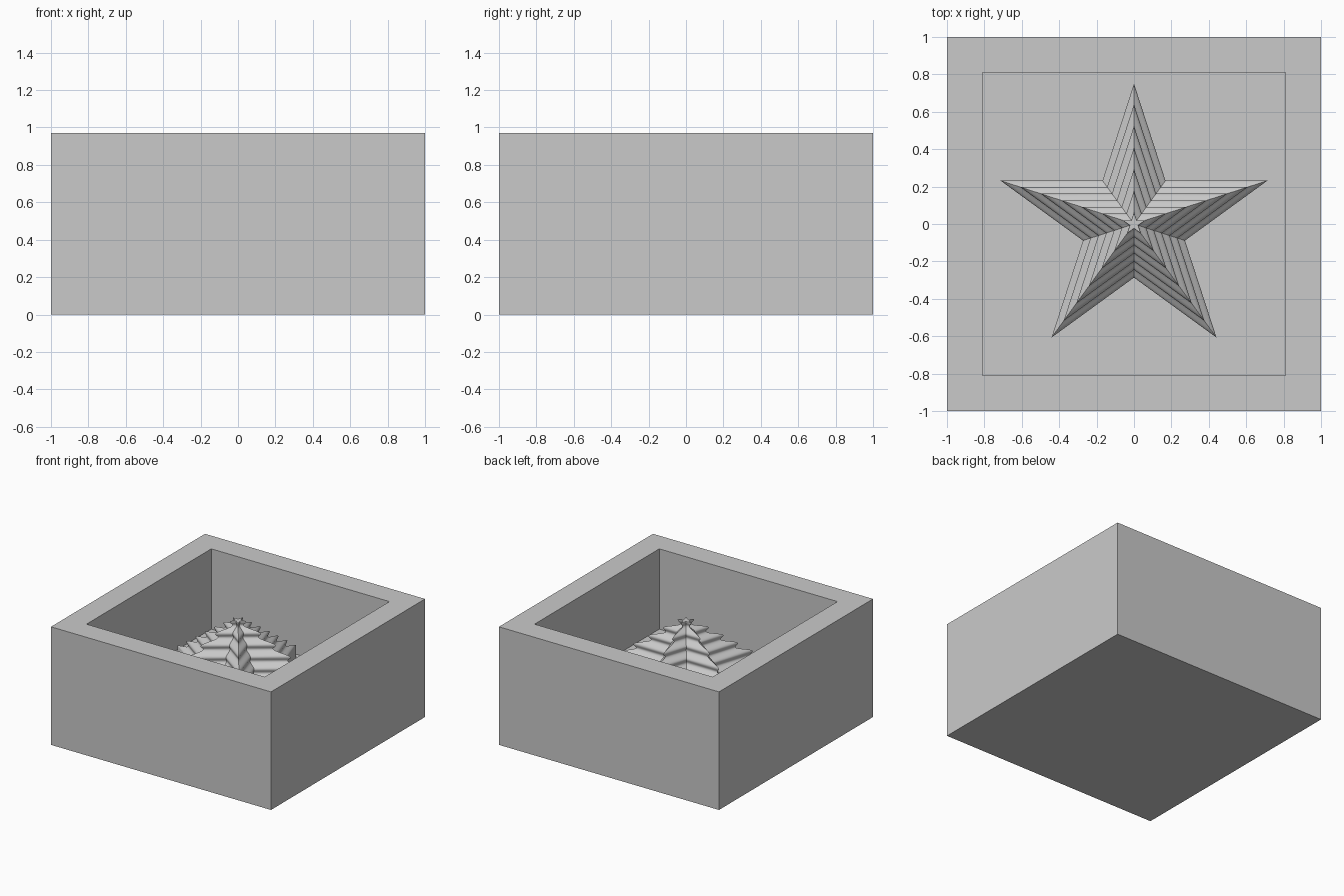
import bpy, bmesh, math

cube = bpy.data.objects.get("Cube")
if cube:
    bpy.data.objects.remove(cube)

grey = bpy.data.materials.new("plain grey")
grey.use_nodes = True
colour = (0.59, 0.59, 0.59, 1)
grey.diffuse_color = colour
grey.node_tree.nodes["Principled BSDF"].inputs["Base Color"].default_value = colour

HEIGHT, FLOOR, INNER = 0.97, 0.31, 0.81


def make_object(name, bm):
    bmesh.ops.recalc_face_normals(bm, faces=bm.faces)
    mesh = bpy.data.meshes.new(name)
    bm.to_mesh(mesh)
    bm.free()
    mesh.materials.append(grey)
    obj = bpy.data.objects.new(name, mesh)
    bpy.context.collection.objects.link(obj)
    return obj


# Square open-topped box: inset the top face and push it down to the floor
bm = bmesh.new()
bmesh.ops.create_cube(bm, size=2)
for v in bm.verts:
    v.co.z = HEIGHT if v.co.z > 0 else 0
top = max(bm.faces, key=lambda f: f.calc_center_median().z)
bmesh.ops.inset_region(bm, faces=[top], thickness=1 - INNER, use_even_offset=True)
cavity = bmesh.ops.extrude_discrete_faces(bm, faces=[top])["faces"][0]
for v in cavity.verts:
    v.co.z = FLOOR
make_object("mold_box", bm)

# Five-pointed star mound: star rings that shrink as they climb, swelling in and out
TIP, CORE, WAVES, STEPS = 0.75, 0.06, 6, 16
BASE, PEAK, RIPPLE = 0.42, 0.91, 0.035
NOTCH = 0.382

bm = bmesh.new()


def star_ring(radius, z):
    ring = []
    for i in range(10):
        r = radius * (NOTCH if i % 2 else 1)
        a = math.pi / 2 + i * math.pi / 5
        ring.append(bm.verts.new((r * math.cos(a), r * math.sin(a), z)))
    return ring


rings = [star_ring(TIP, FLOOR - 0.01)]
count = WAVES * STEPS
for k in range(count + 1):
    s = k / count
    swell = RIPPLE * (math.cos(2 * math.pi * WAVES * s) - 1)
    rings.append(star_ring(max(TIP + (CORE - TIP) * s + swell, 0.02),
                           BASE + (PEAK - BASE) * s))

for low, high in zip(rings, rings[1:]):
    for i in range(10):
        j = (i + 1) % 10
        bm.faces.new((low[i], low[j], high[j], high[i]))
bm.faces.new(rings[-1])
bm.faces.new(rings[0][::-1])
star = make_object("rippled_star", bm)

bpy.ops.object.select_all(action="DESELECT")
star.select_set(True)
bpy.context.view_layer.objects.active = star
bpy.ops.object.shade_smooth_by_angle(angle=math.radians(35))
